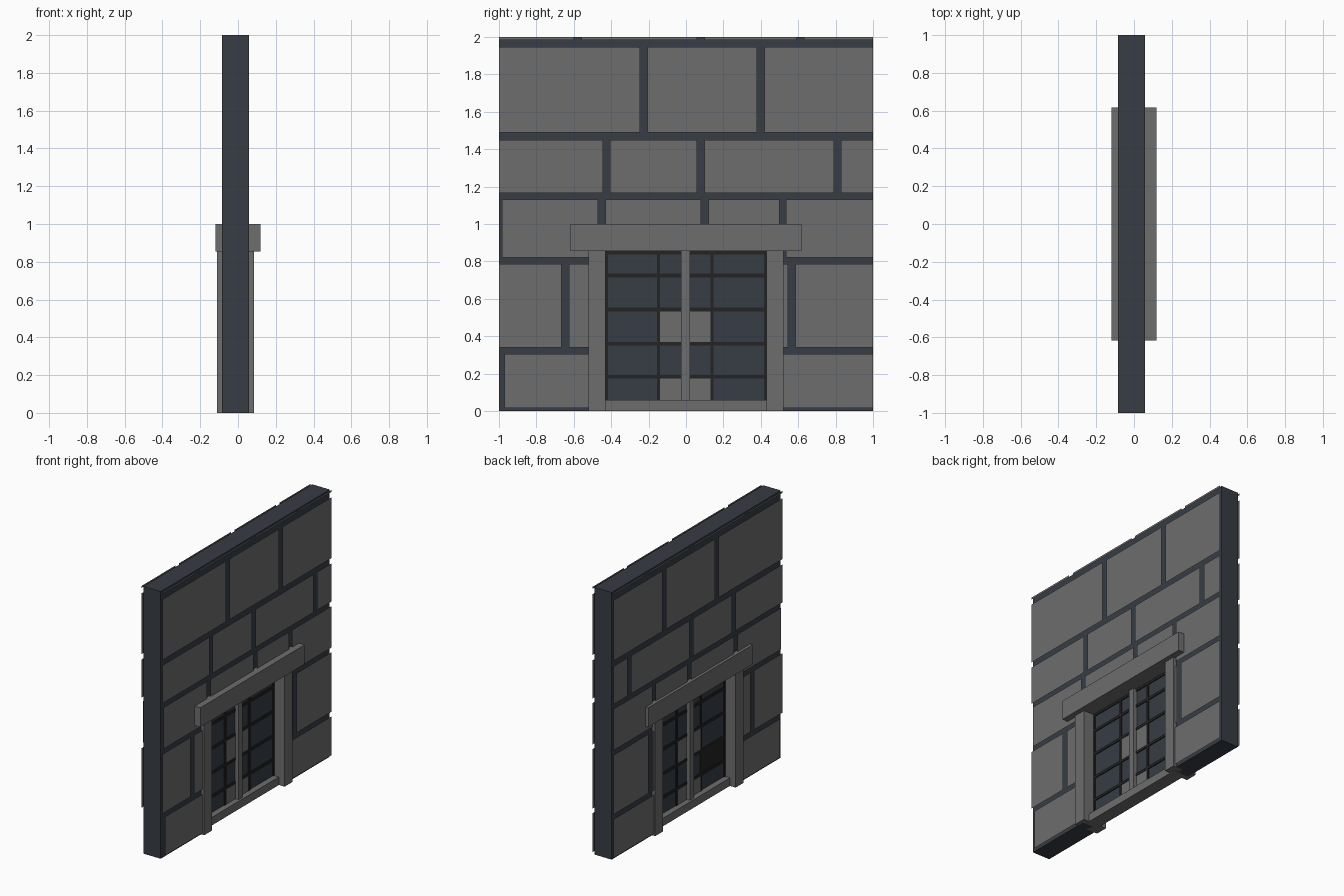
import bpy

cube = bpy.data.objects.get("Cube")
if cube:
    bpy.data.objects.remove(cube)


def material(name, r, g, b):
    m = bpy.data.materials.new(name)
    m.use_nodes = True
    m.diffuse_color = (r, g, b, 1)
    m.node_tree.nodes["Principled BSDF"].inputs["Base Color"].default_value = (r, g, b, 1)
    return m


STONE = material("grey stone", .155, .155, .155)
MORTAR = material("dark blue mortar", .038, .046, .058)
BARS = material("black bars", .017, .017, .017)
MID = -0.0125  # centre plane of the wall thickness


def mesh_object(name, verts, faces, mat):
    mesh = bpy.data.meshes.new(name)
    mesh.from_pydata(verts, [], faces)
    mesh.materials.append(mat)
    ob = bpy.data.objects.new(name, mesh)
    bpy.context.collection.objects.link(ob)
    return ob


def prism(name, outline, x0, x1, mat):
    """Extrude a y-z outline along x."""
    n = len(outline)
    verts = [(x, y, z) for x in (x0, x1) for y, z in outline]
    faces = [tuple(reversed(range(n))), tuple(range(n, 2 * n))]
    faces += [(i, (i + 1) % n, n + (i + 1) % n, n + i) for i in range(n)]
    return mesh_object(name, verts, faces, mat)


def box(name, y0, y1, z0, z1, half, mat, mid=MID):
    return prism(name, [(y0, z0), (y1, z0), (y1, z1), (y0, z1)], mid - half, mid + half, mat)


# Wall core with the doorway cut out
HOLE = .47
prism("wall_core", [(-1, 0), (-HOLE, 0), (-HOLE, .87), (HOLE, .87), (HOLE, 0),
                    (1, 0), (1, 2), (-1, 2)], MID - .072, MID + .072, MORTAR)

# Stone facing: each course has a bottom, a top and brick spans
courses = [
    (1.985, 2, [(-1, -.6), (-.56, .06), (.1, .59), (.63, 1)]),
    (1.49, 1.945, [(-1, -.245), (-.205, .38), (.42, 1)]),
    (1.165, 1.45, [(-1, -.445), (-.405, .06), (.1, .79), (.83, 1)]),
    (.82, 1.13, [(-.985, -.47), (.535, 1)]),
    (.87, 1.13, [(-.43, .08), (.12, .5)]),
    (.34, .785, [(-1, -.665), (-.625, -.5), (.5, .545), (.585, 1)]),
    (.015, .305, [(-.97, -.5), (.5, 1)]),
]
for side, label in ((1, "right"), (-1, "left")):
    verts, faces = [], []
    x = MID + side * .086
    for z0, z1, spans in courses:
        for y0, y1 in spans:
            i = len(verts)
            verts += [(x, y0, z0), (x, y1, z0), (x, y1, z1), (x, y0, z1)]
            faces.append((i, i + 1, i + 2, i + 3)[::side])
    mesh_object(label + "_stone_facing", verts, faces, STONE)

# Door surround
box("lintel", -.617, .617, .855, 1, .12, STONE, 0)
for s, label in ((-1, "front"), (1, "back")):
    y0, y1 = sorted((s * .43, s * .522))
    box(label + "_jamb", y0, y1, 0, .855, .0975, STONE)
box("sill", -.43, .43, 0, .06, .05, STONE)
box("centre_post", -.027, .022, .06, .855, .035, STONE)

# Door panel, its bars and the odd panes
box("door_glass", -.43, .43, .06, .855, .005, MORTAR)
for i, y in enumerate((-.427, -.147, .139, .427)):
    box(f"upright_bar_{i}", y - .009, y + .009, .06, .855, .012, BARS)
for i, z in enumerate((.183, .36, .543, .725, .848)):
    box(f"cross_bar_{i}", -.43, .43, z - .01, z + .01, .012, BARS)
for y0, y1, label in ((-.138, -.027, "front"), (.022, .13, "back")):
    for z0, z1, row in ((.06, .175, "lower"), (.37, .533, "middle")):
        box(f"{label}_{row}_stone_pane", y0, y1, z0, z1, .009, STONE)
box("black_pane", -.43, -.147, .183, .36, .003, BARS, MID - .006)
